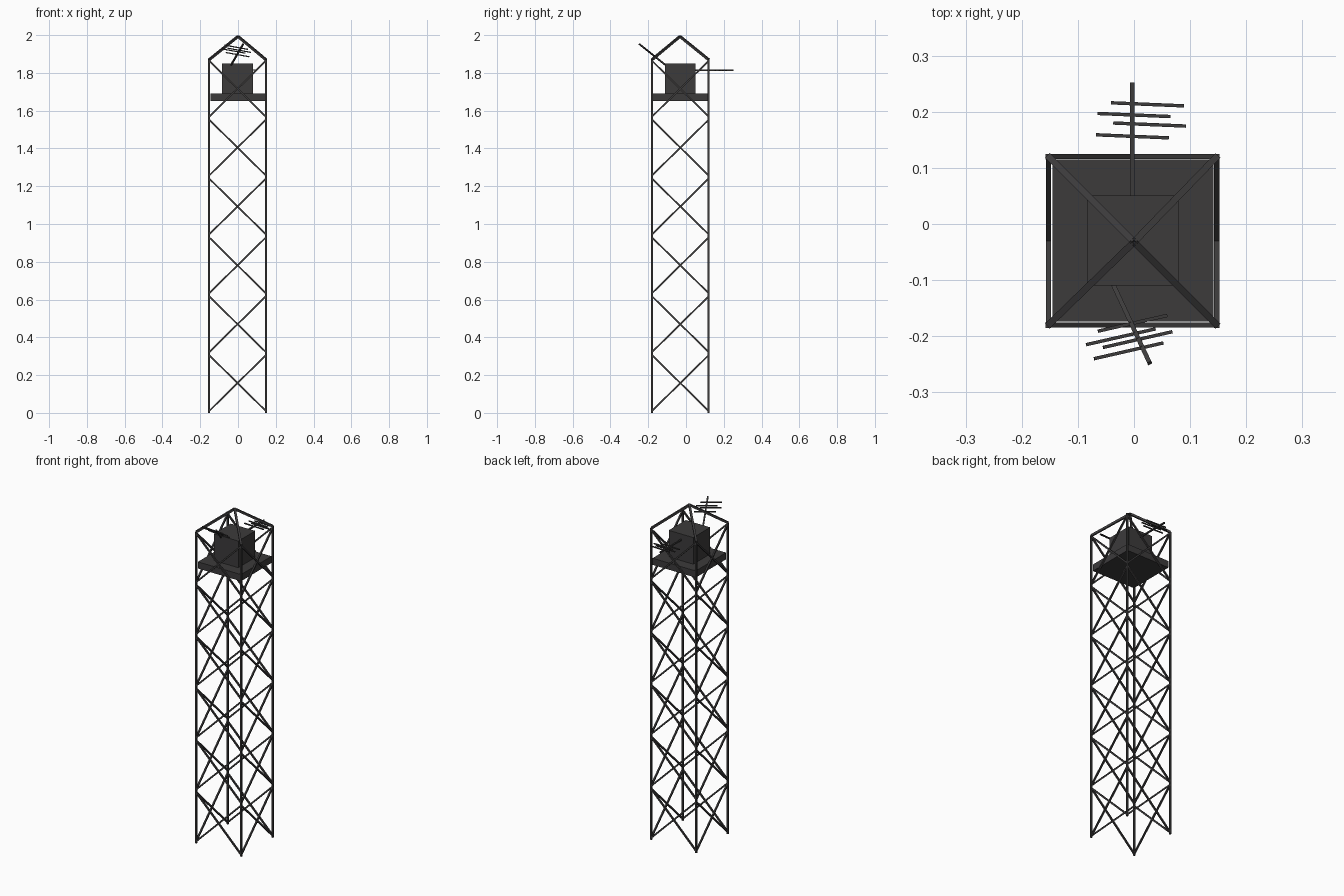
import bpy, bmesh
from mathutils import Vector, Matrix

if "Cube" in bpy.data.objects:
    bpy.data.objects.remove(bpy.data.objects["Cube"])

CX, CY, H = -0.0025, -0.03, 0.15      # tower centre and half width
LEG_TOP, BAYS = 1.87, 6

mat = bpy.data.materials.new("dark_metal")
mat.diffuse_color = (0.045, 0.043, 0.044, 1)
mat.use_nodes = True
mat.node_tree.nodes["Principled BSDF"].inputs["Base Color"].default_value = mat.diffuse_color


def bar(bm, a, b, t):
    """Square bar of thickness t from a to b."""
    a, b = Vector(a), Vector(b)
    d = b - a
    z = d.normalized()
    ref = Vector((0, 0, 1)) if abs(z.z) < 0.99 else Vector((0, 1, 0))
    x = ref.cross(z).normalized()
    y = z.cross(x)
    rot = Matrix((x, y, z)).transposed().to_4x4()
    m = Matrix.Translation((a + b) / 2) @ rot @ Matrix.Diagonal((t, t, d.length, 1))
    bmesh.ops.create_cube(bm, size=1, matrix=m)


def finish(name, bm):
    me = bpy.data.meshes.new(name)
    bm.to_mesh(me)
    bm.free()
    me.materials.append(mat)
    ob = bpy.data.objects.new(name, me)
    bpy.context.collection.objects.link(ob)
    return ob


def bars(name, items):
    bm = bmesh.new()
    for a, b, t in items:
        bar(bm, a, b, t)
    return finish(name, bm)


def block(name, x0, x1, y0, y1, z0, z1):
    bm = bmesh.new()
    m = Matrix.Translation(((x0 + x1) / 2, (y0 + y1) / 2, (z0 + z1) / 2))
    bmesh.ops.create_cube(bm, size=1, matrix=m @ Matrix.Diagonal((x1 - x0, y1 - y0, z1 - z0, 1)))
    return finish(name, bm)


corners = [(CX + sx * H, CY + sy * H) for sx, sy in ((-1, -1), (1, -1), (1, 1), (-1, 1))]

# Four corner legs
bars("tower_legs", [((x, y, 0), (x, y, LEG_TOP), 0.010) for x, y in corners])

# Crossed braces, one X per bay on each side
braces = []
step = LEG_TOP / BAYS
for i in range(4):
    p, q = corners[i], corners[(i + 1) % 4]
    for k in range(BAYS):
        lo, hi = k * step + 0.01, (k + 1) * step - 0.006
        braces += [((*p, lo), (*q, hi), 0.009), ((*q, lo), (*p, hi), 0.009)]
bars("cross_braces", braces)

# Pyramid of roof bars
bars("roof_bars", [((x, y, LEG_TOP), (0, -0.032, 1.993), 0.012) for x, y in corners])

# Platform and equipment cabin
block("platform", -0.145, 0.142, -0.174, 0.115, 1.65, 1.69)
block("equipment_box", -0.084, 0.079, -0.11, 0.051, 1.69, 1.85)

# Back antenna, level
Z = 1.815
rods = [((x, y, Z), (x + 0.13, y - 0.0055, Z), 0.006)
        for x, y in ((-0.041, 0.216), (-0.065, 0.197), (-0.037, 0.180), (-0.068, 0.159))]
bars("back_antenna", [((-0.003, 0.05, Z), (-0.003, 0.252, Z), 0.008)] + rods)


# Front antenna, tilted upwards: all rods lie in one sloping plane
def tilt(x, y):
    return (x, y, 1.843 + (-0.11 - y) * 0.8)


rods = [(tilt(x, y), tilt(x + 0.123, y + 0.028), 0.006)
        for x, y in ((-0.064, -0.191), (-0.085, -0.215), (-0.055, -0.220), (-0.071, -0.240))]
bars("front_antenna", [(tilt(-0.036, -0.11), tilt(0.028, -0.248), 0.008)] + rods)
